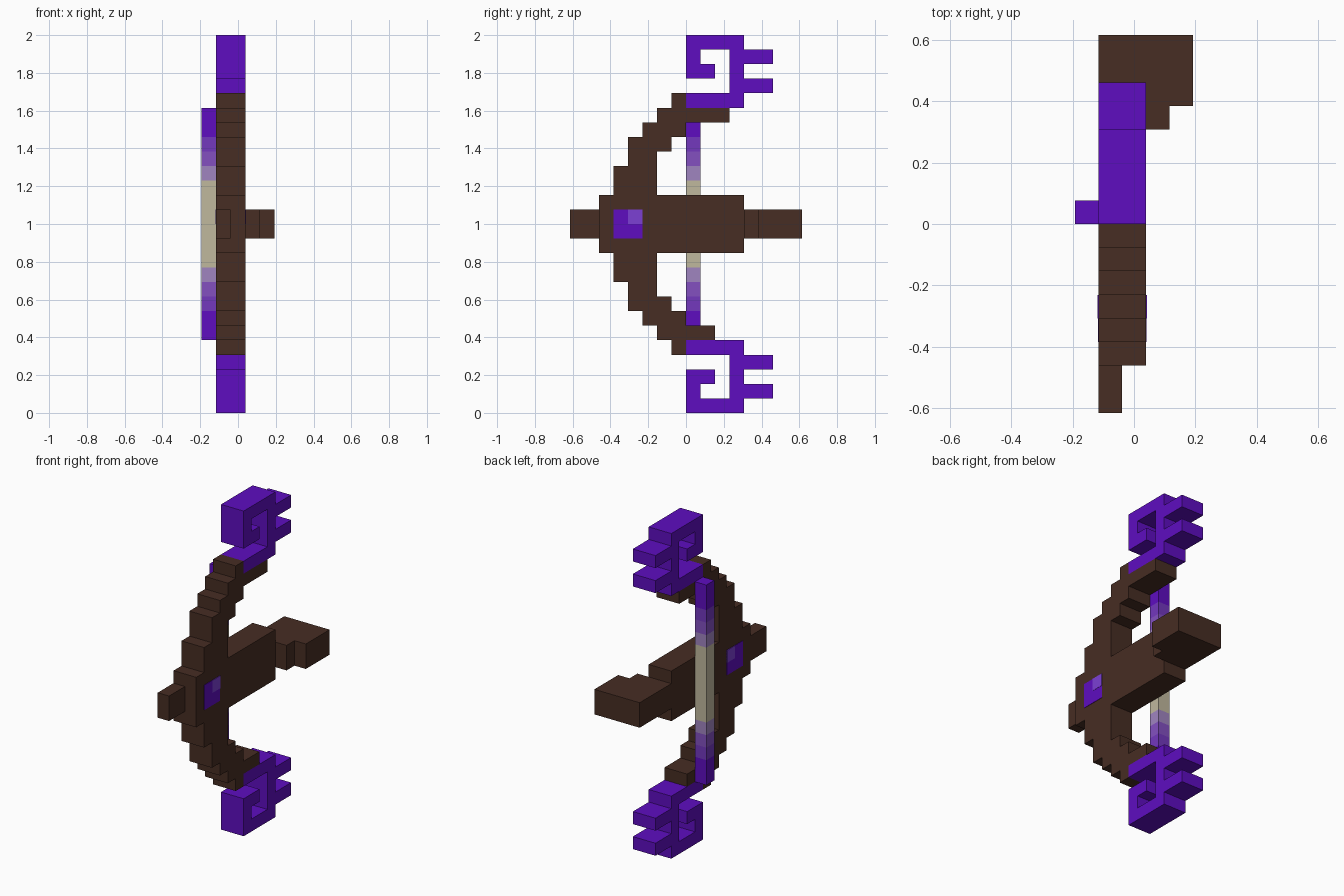
import bpy
import bmesh

UNIT = 2 / 26          # one voxel
TOP = 26               # model height in voxels
BODY_X = (-1.5, 0.5)   # thickness of the bow in voxels

default_cube = bpy.data.objects.get("Cube")
if default_cube:
    bpy.data.objects.remove(default_cube, do_unlink=True)


def to_linear(channel):
    value = channel / 255
    return value / 12.92 if value <= 0.04045 else ((value + 0.055) / 1.055) ** 2.4


def make_material(name, red, green, blue):
    material = bpy.data.materials.new(name)
    color = (to_linear(red), to_linear(green), to_linear(blue), 1)
    material.use_nodes = True
    material.diffuse_color = color
    shader = material.node_tree.nodes["Principled BSDF"]
    shader.inputs["Base Color"].default_value = color
    shader.inputs["Roughness"].default_value = 0.8
    return material


brown = make_material("dark brown wood", 71, 45, 35)
purple = make_material("deep purple", 94, 13, 192)
gem_light = make_material("gem highlight", 124, 64, 212)
violet = make_material("violet", 115, 56, 190)
lilac = make_material("lilac", 131, 80, 192)
pale = make_material("pale lilac", 160, 133, 192)
beige = make_material("beige string", 192, 184, 158)


def extrude_profile(name, outline, x_range, material):
    """Extrude a side profile of (y, z) voxel points across x."""
    bm = bmesh.new()
    left, right = x_range
    verts = [bm.verts.new((left * UNIT, y * UNIT, z * UNIT)) for y, z in outline]
    face = bm.faces.new(verts)
    result = bmesh.ops.extrude_face_region(bm, geom=[face])
    moved = [v for v in result["geom"] if isinstance(v, bmesh.types.BMVert)]
    bmesh.ops.translate(bm, verts=moved, vec=((right - left) * UNIT, 0, 0))
    bmesh.ops.recalc_face_normals(bm, faces=bm.faces)
    mesh = bpy.data.meshes.new(name)
    bm.to_mesh(mesh)
    bm.free()
    mesh.materials.append(material)
    part = bpy.data.objects.new(name, mesh)
    bpy.context.collection.objects.link(part)
    return part


def box(name, x_range, y_range, z_range, material):
    (front, back), (low, high) = y_range, z_range
    outline = [(front, low), (back, low), (back, high), (front, high)]
    return extrude_profile(name, outline, x_range, material)


def flip(outline):
    return [(y, TOP - z) for y, z in outline]


# Stepped limbs; the upper tip reaches one voxel further back
def limb(tip):
    return [(-5, 15), (-2, 15), (-2, 18), (-1, 18), (-1, 19), (0, 19), (0, 20),
            (tip, 20), (tip, 21), (0, 21), (0, 22), (-1, 22), (-1, 21), (-2, 21),
            (-2, 20), (-3, 20), (-3, 19), (-4, 19), (-4, 17), (-5, 17)]


extrude_profile("upper_limb", limb(3), BODY_X, brown)
extrude_profile("lower_limb", flip(limb(2)), BODY_X, brown)

# Curled ornaments with two prongs at the limb ends
curl = [(0, 21), (4, 21), (4, 22), (6, 22), (6, 23), (4, 23), (4, 24), (6, 24),
        (6, 25), (4, 25), (4, 26), (0, 26), (0, 23), (2, 23), (2, 24), (1, 24),
        (1, 25), (3, 25), (3, 22), (0, 22)]
extrude_profile("upper_curl", curl, BODY_X, purple)
extrude_profile("lower_curl", flip(curl), BODY_X, purple)

# Stock, front nub and stepped rear grip
box("stock", BODY_X, (-6, 4), (11, 15), brown)
box("front_nub", (-1.5, -0.5), (-8, -6), (12, 14), brown)
box("grip_neck", (-1.5, 1.5), (4, 5), (12, 14), brown)
box("grip_end", (-1.5, 2.5), (5, 8), (12, 14), brown)

# Gem plates with a bright corner on both sides
for side, x, direction in (("left", 0.5, 1), ("right", -1.5, -1)):
    box(side + "_gem", (x, x + direction * 0.03), (-5, -3), (12, 14), purple)
    box(side + "_gem_highlight", (x, x + direction * 0.05), (-4, -3), (13, 14), gem_light)

# Bowstring fading from purple ends to a beige middle
STRING_X, STRING_Y = (-2.5, -1.5), (0, 1)
box("string_middle", STRING_X, STRING_Y, (10, 16), beige)
bands = [("pale", 16, 17, pale), ("lilac", 17, 18, lilac),
         ("violet", 18, 19, violet), ("end", 19, 21, purple)]
for label, low, high, material in bands:
    box("upper_string_" + label, STRING_X, STRING_Y, (low, high), material)
    box("lower_string_" + label, STRING_X, STRING_Y, (TOP - high, TOP - low), material)
